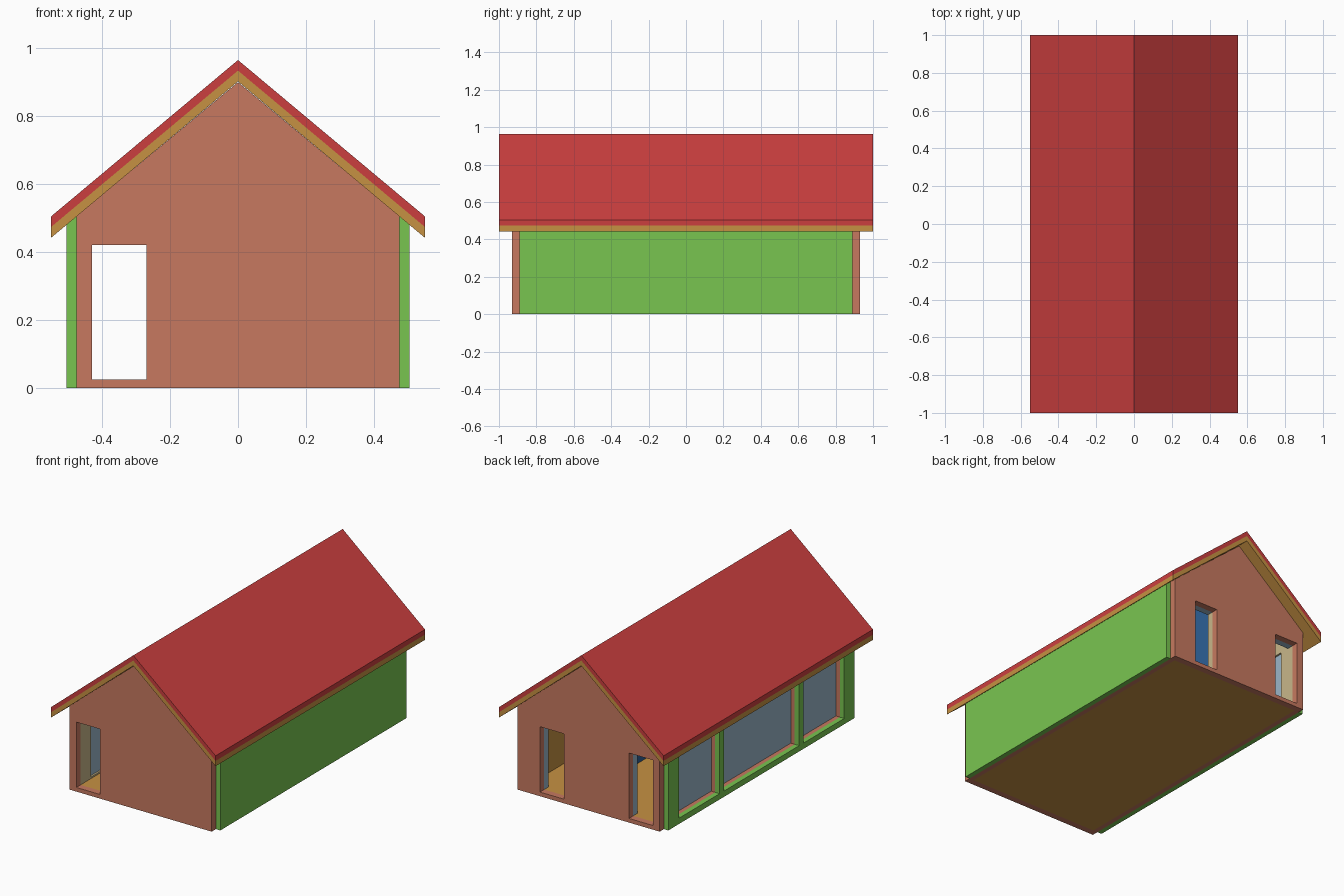
import bpy, bmesh
from mathutils import Vector

cube = bpy.data.objects.get("Cube")
if cube:
    bpy.data.objects.remove(cube, do_unlink=True)


def material(name, r, g, b):
    lin = [((c / 255 + 0.055) / 1.055) ** 2.4 for c in (r, g, b)] + [1.0]
    m = bpy.data.materials.new(name)
    m.use_nodes = True
    m.diffuse_color = lin
    m.node_tree.nodes["Principled BSDF"].inputs["Base Color"].default_value = lin
    return m


RED = material("roof red", 203, 63, 63)
WOOD = material("wood", 198, 145, 66)
BRICK = material("brick", 199, 121, 96)
GREEN = material("cladding green", 121, 197, 80)
BEIGE = material("plaster beige", 200, 182, 138)
PALE = material("pale blue", 155, 182, 201)
BLUE = material("partition blue", 45, 95, 150)

EAVE, LENGTH = 0.55, 1.0            # roof half width and half length
RIDGE, SLOPE = 0.90, 0.83           # underside of the roof
END_OUT, END_IN, LINING_Y = 0.93, 0.89, 0.85
CLAD_X, WALL_X, SIDE_IN, LINING_X = 0.505, 0.475, 0.445, 0.43
SILL, HEAD = 0.025, 0.42


def under_roof(x):
    return RIDGE - SLOPE * abs(x)


def prism(name, profile, y0, y1, mat=None):
    """Extrude an x-z profile along y."""
    bm = bmesh.new()
    face = bm.faces.new([bm.verts.new((x, y0, z)) for x, z in profile])
    ext = bmesh.ops.extrude_face_region(bm, geom=[face])
    moved = [v for v in ext["geom"] if isinstance(v, bmesh.types.BMVert)]
    bmesh.ops.translate(bm, verts=moved, vec=Vector((0, y1 - y0, 0)))
    bmesh.ops.recalc_face_normals(bm, faces=bm.faces)
    mesh = bpy.data.meshes.new(name)
    bm.to_mesh(mesh)
    bm.free()
    ob = bpy.data.objects.new(name, mesh)
    bpy.context.collection.objects.link(ob)
    if mat:
        mesh.materials.append(mat)
    return ob


def box(name, x0, x1, y0, y1, z0, z1, mat=None):
    return prism(name, [(x0, z0), (x1, z0), (x1, z1), (x0, z1)], y0, y1, mat)


def gable(name, w, z0, y0, y1, mat):
    e = under_roof(w)
    return prism(name, [(-w, z0), (w, z0), (w, e), (0, RIDGE), (-w, e)], y0, y1, mat)


def upright(name, x0, x1, z0, half, mat):
    """Long wall whose top follows the roof slope."""
    return prism(name, [(x0, z0), (x1, z0), (x1, under_roof(x1)), (x0, under_roof(x0))],
                 -half, half, mat)


def cut(ob, cutters):
    """Cut openings and discard the cutters."""
    for c in cutters:
        mod = ob.modifiers.new("opening", "BOOLEAN")
        mod.operation, mod.solver, mod.object = "DIFFERENCE", "EXACT", c
        c.hide_render = True
    bpy.context.view_layer.update()
    deps = bpy.context.evaluated_depsgraph_get()
    mesh = bpy.data.meshes.new_from_object(ob.evaluated_get(deps))
    ob.modifiers.clear()
    ob.data = mesh
    for c in cutters:
        bpy.data.objects.remove(c, do_unlink=True)


# Roof: two stacked chevrons
def chevron(name, top, thick, mat):
    drop = 0.46
    pts = [(-EAVE, top - drop), (0, top), (EAVE, top - drop)]
    prism(name, pts + [(x, z - thick) for x, z in reversed(pts)], -LENGTH, LENGTH, mat)


chevron("roof_covering", 0.965, 0.031, RED)
chevron("roof_boards", 0.934, 0.032, WOOD)

# Floor
box("floor", -SIDE_IN, SIDE_IN, -END_IN, END_IN, 0, SILL, WOOD)

# End walls: outer brick and inner lining, with doorways
DOORS = {"front": (-1, [(-0.43, -0.27)]),
         "back": (1, [(-0.43, -0.27), (0.165, 0.325)])}


def door_cutters(openings, z0):
    return [box("door_cutter", a, b, -1.2, 1.2, z0, HEAD) for a, b in openings]


for side, (s, openings) in DOORS.items():
    wall = gable(side + "_wall", WALL_X, 0, s * END_IN, s * END_OUT, BRICK)
    cut(wall, door_cutters(openings, SILL))
    lining = gable(side + "_lining", SIDE_IN, SILL, s * LINING_Y, s * END_IN, PALE)
    cut(lining, door_cutters(openings, SILL - 0.01))
    if len(lining.data.materials) < 2:
        lining.data.materials.append(BEIGE)
    for p in lining.data.polygons:      # door jambs turned to +x are beige
        p.material_index = 1 if p.normal.x > 0.9 else 0

# Solid long wall (left side)
upright("left_cladding", WALL_X, CLAD_X, 0, END_IN, GREEN)
upright("left_wall", SIDE_IN, WALL_X, 0, END_IN, BRICK)
upright("left_lining", LINING_X, SIDE_IN, SILL, LINING_Y, WOOD)

# Glazed long wall (right side)
WINDOWS = [(-0.79, -0.40), (-0.36, 0.36), (0.40, 0.79)]
for name, x0, x1, z0, half, mat in [
        ("right_cladding", -CLAD_X, -WALL_X, 0, END_IN, GREEN),
        ("right_wall", -WALL_X, -SIDE_IN, 0, END_IN, BRICK),
        ("right_lining", -SIDE_IN, -LINING_X, SILL, LINING_Y, BEIGE)]:
    wall = upright(name, x0, x1, z0, half, mat)
    cut(wall, [box("window_cutter", -0.6, -0.4, a, b, 0.035, HEAD) for a, b in WINDOWS])
for i, (a, b) in enumerate(WINDOWS):
    box(f"window_pane_{i + 1}", -0.449, -0.441, a, b, 0.035, HEAD, PALE)

# Inner partition
upright("partition", 0.10, 0.14, SILL, LINING_Y, BLUE)
